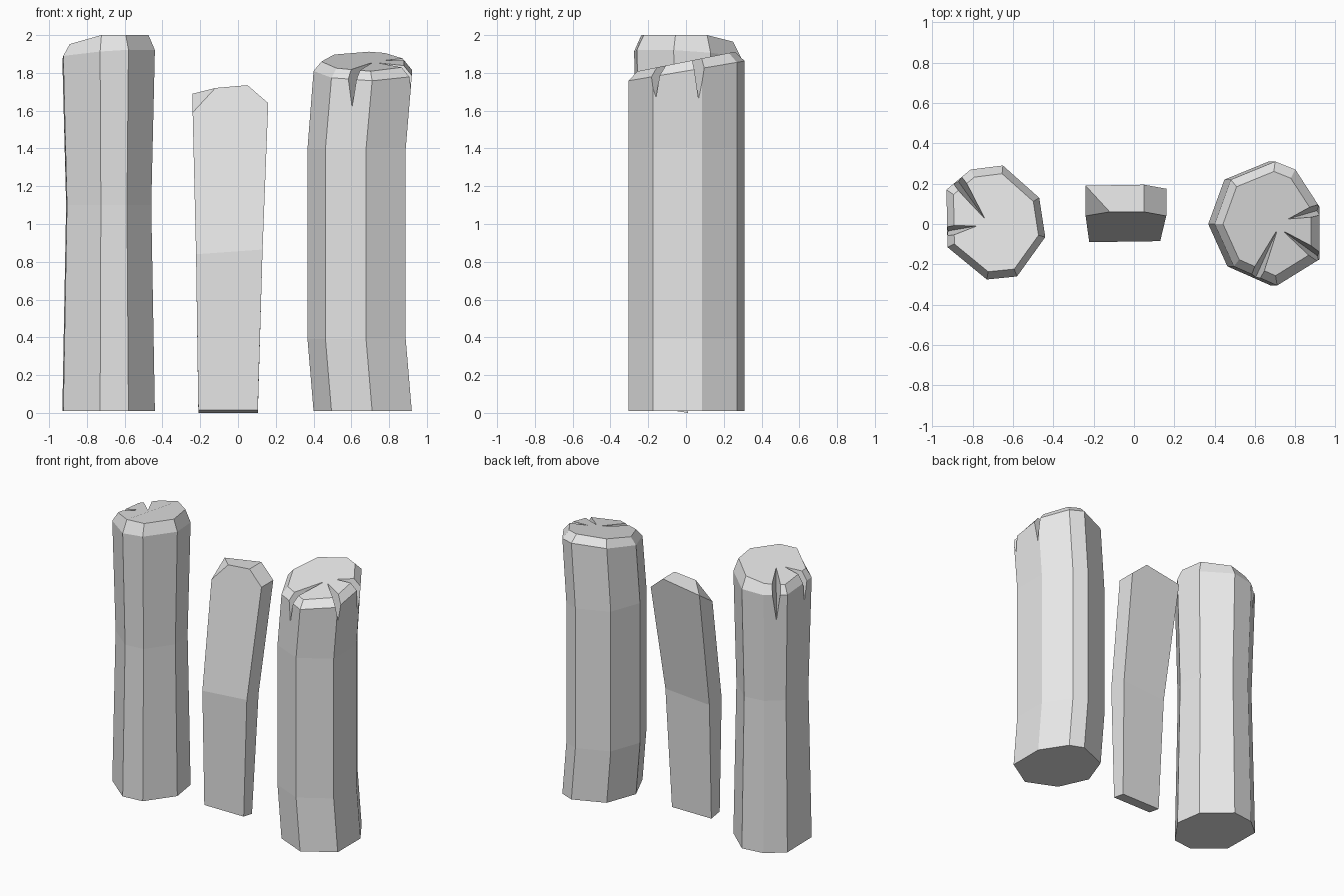
import bpy, bmesh
from mathutils import Vector

cube = bpy.data.objects.get("Cube")
if cube:
    bpy.data.objects.remove(cube, do_unlink=True)

grey = bpy.data.materials.new("plain_grey")
grey.use_nodes = True
grey.diffuse_color = (0.8, 0.8, 0.8, 1)
grey.node_tree.nodes["Principled BSDF"].inputs["Base Color"].default_value = (0.8, 0.8, 0.8, 1)


def finish(name, bm):
    bmesh.ops.recalc_face_normals(bm, faces=bm.faces[:])
    mesh = bpy.data.meshes.new(name)
    bm.to_mesh(mesh)
    bm.free()
    mesh.materials.append(grey)
    obj = bpy.data.objects.new(name, mesh)
    bpy.context.collection.objects.link(obj)
    return obj


def loft(name, rings):
    """Skin a stack of equal rings and cap both ends."""
    bm = bmesh.new()
    loops = [[bm.verts.new(p) for p in ring] for ring in rings]
    count = len(loops[0])
    for low, high in zip(loops, loops[1:]):
        for i in range(count):
            j = (i + 1) % count
            bm.faces.new((low[i], low[j], high[j], high[i]))
    bm.faces.new(loops[0][::-1])
    bm.faces.new(loops[-1])
    return finish(name, bm)


def split(post, apex, rim, top, bottom):
    """Cut a wedge-shaped crack running from the cap down the side."""
    a, r = Vector(apex), Vector(rim)
    d = (r - a).normalized()
    side = Vector((-d.y, d.x)) * 0.055
    far = r + d * 0.06
    tip = r + d * 0.025
    points = [(*a, top), (*tip, bottom),
              (*(far + side), top + 0.06), (*(far - side), top + 0.06)]
    bm = bmesh.new()
    bmesh.ops.convex_hull(bm, input=[bm.verts.new(p) for p in points])
    cutter = finish("crack_cutter", bm)
    cutter.hide_render = True
    mod = post.modifiers.new("crack", 'BOOLEAN')
    mod.operation = 'DIFFERENCE'
    mod.solver = 'EXACT'
    mod.object = cutter
    bpy.context.view_layer.objects.active = post
    bpy.ops.object.modifier_apply(modifier=mod.name)
    bpy.data.objects.remove(cutter, do_unlink=True)


def ring(outline, centre, scale, height, shift=0.0):
    """Scaled outline; height is a function of the offset from the centre."""
    c = Vector(centre)
    out = []
    for p in outline:
        d = (Vector(p) - c) * scale
        out.append((c.x + d.x + shift, c.y + d.y, height(d.x, d.y)))
    return out


def flat(z):
    return lambda dx, dy: z


# Tall post with a narrow waist
outline = [(-.93, .17), (-.81, .27), (-.65, .29), (-.47, .13),
           (-.44, -.065), (-.58, -.26), (-.73, -.275), (-.925, -.115)]
mid = (-.68, 0)
tall_post = loft("tall_post", [
    ring(outline, mid, 1, flat(.01)),
    ring(outline, mid, .92, flat(1.1)),
    ring(outline, mid, 1, lambda x, y: 1.9 + .07 * x - .06 * y),
    ring(outline, mid, .86, lambda x, y: min(2, 1.985 + .2 * x - .1 * y))])
split(tall_post, (-.735, .02), (-.87, .21), 1.97, 1.66)
split(tall_post, (-.78, -.01), (-.925, -.035), 1.965, 1.7)

# Bowed post with a sloping cap
outline = [(.40, 0), (.48, .22), (.70, .31), (.80, .27),
           (.92, .085), (.92, -.175), (.71, -.305), (.495, -.21)]
mid = (.66, 0)
bowed_post = loft("bowed_post", [
    ring(outline, mid, 1, flat(.01)),
    ring(outline, mid, 1, flat(.39), -.032),
    ring(outline, mid, 1, flat(1.4), -.032),
    ring(outline, mid, 1, lambda x, y: 1.81 + .17 * y),
    ring(outline, mid, .84, lambda x, y: 1.86 + .2 * y)])
split(bowed_post, (.71, -.03), (.61, -.25), 1.85, 1.61)
split(bowed_post, (.765, .025), (.92, .07), 1.865, 1.61)
split(bowed_post, (.74, -.035), (.92, -.165), 1.85, 1.64)

# Bent plank leaning back, with clipped top corners
bm = bmesh.new()
bottom, bend = [[bm.verts.new(p) for p in row] for row in (
    [(-.21, -.085, .015), (.105, -.085, .015), (.105, .01, 0), (-.21, .01, 0)],
    [(-.222, -.09, .84), (.13, -.085, .865), (.13, .05, .865), (-.222, .05, .84)])]
front = [bm.verts.new(p) for p in
         [(-.24, .04, 1.59), (-.12, .06, 1.72), (.05, .06, 1.735), (.16, .04, 1.64)]]
back = [bm.verts.new(p) for p in
        [(-.24, .19, 1.69), (.05, .195, 1.735), (.16, .175, 1.64)]]
for i in range(4):
    j = (i + 1) % 4
    bm.faces.new((bottom[i], bottom[j], bend[j], bend[i]))
for loop in (bottom,
             (bend[0], bend[1], *front[::-1]),
             (bend[1], bend[2], back[2], front[3]),
             (bend[2], bend[3], *back),
             (bend[3], bend[0], front[0], back[0]),
             (front[0], front[1], back[0]),
             (front[1], front[2], back[1], back[0]),
             (front[2], front[3], back[2], back[1])):
    bm.faces.new(loop)
finish("bent_plank", bm)
